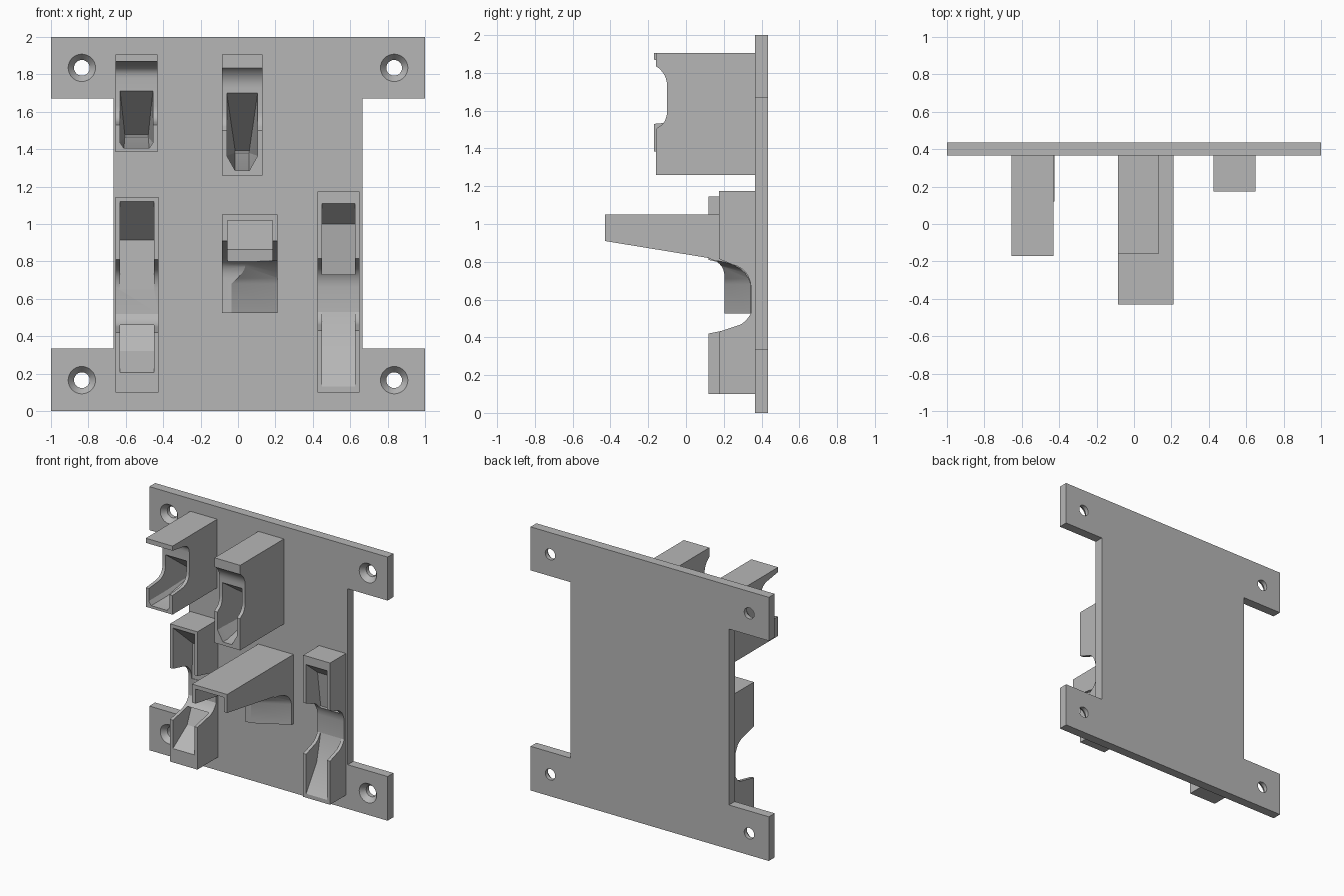
import bpy
import bmesh
import math

if "Cube" in bpy.data.objects:
    bpy.data.objects.remove(bpy.data.objects["Cube"], do_unlink=True)

grey = bpy.data.materials.new("matte_grey")
grey.use_nodes = True
COLOUR = (0.47, 0.47, 0.47, 1)
grey.diffuse_color = COLOUR
grey.node_tree.nodes["Principled BSDF"].inputs["Base Color"].default_value = COLOUR

BACK = 0.37    # brackets sink slightly into the plate
FACE = 0.365   # front face of the plate


def add_object(name, bm):
    bmesh.ops.recalc_face_normals(bm, faces=bm.faces)
    mesh = bpy.data.meshes.new(name)
    bm.to_mesh(mesh)
    bm.free()
    obj = bpy.data.objects.new(name, mesh)
    bpy.context.collection.objects.link(obj)
    mesh.materials.append(grey)
    return obj


def extrude(name, points, offset):
    """Solid made from a flat outline pushed along an offset."""
    bm = bmesh.new()
    face = bm.faces.new([bm.verts.new(p) for p in points])
    moved = bmesh.ops.extrude_face_region(bm, geom=[face], use_keep_orig=True)["geom"]
    verts = [v for v in moved if isinstance(v, bmesh.types.BMVert)]
    bmesh.ops.translate(bm, vec=offset, verts=verts)
    return add_object(name, bm)


def prism(name, x0, x1, profile):
    """Side profile of (y, z) points spanning x0 to x1."""
    return extrude(name, [(x0, y, z) for y, z in profile], (x1 - x0, 0, 0))


def hull(name, points):
    bm = bmesh.new()
    verts = [bm.verts.new(p) for p in points]
    result = bmesh.ops.convex_hull(bm, input=verts)
    spare = {g for g in result["geom_interior"] + result["geom_unused"]
             if isinstance(g, bmesh.types.BMVert)}
    bmesh.ops.delete(bm, geom=list(spare), context="VERTS")
    bmesh.ops.dissolve_limit(bm, angle_limit=0.01, verts=bm.verts, edges=bm.edges)
    return add_object(name, bm)


def cut(obj, cutter):
    cutter.hide_render = True
    mod = obj.modifiers.new("cut", "BOOLEAN")
    mod.operation = "DIFFERENCE"
    mod.solver = "EXACT"
    mod.object = cutter
    bpy.context.view_layer.objects.active = obj
    bpy.ops.object.modifier_apply(modifier=mod.name)
    bpy.data.objects.remove(cutter, do_unlink=True)


def arc(start, corner, end, steps=6):
    """Rounded corner between two points."""
    pts = []
    for i in range(steps + 1):
        t = i / steps
        pts.append(tuple((1 - t) ** 2 * a + 2 * t * (1 - t) * b + t * t * c
                         for a, b, c in zip(start, corner, end)))
    return pts


def finish(obj):
    bpy.ops.object.select_all(action="DESELECT")
    obj.select_set(True)
    bpy.context.view_layer.objects.active = obj
    bpy.ops.object.shade_smooth_by_angle(angle=math.radians(25))


# Mounting plate with side notches
half = [(0.665, 0.335), (0.665, 1.67), (1, 1.67), (1, 2)]
right = [(1, 0)] + [(1, 0.335)] + half
outline = right + [(-x, z) for x, z in reversed(right)]
plate = extrude("mounting_plate", [(x, FACE, z) for x, z in outline], (0, 0.07, 0))

# Countersunk screw holes
for x in (-0.835, 0.835):
    for z in (0.165, 1.835):
        for r1, r2, depth, y in ((0.042, 0.042, 0.3, 0.4), (0.086, 0.042, 0.055, 0.3765)):
            bpy.ops.mesh.primitive_cone_add(vertices=32, radius1=r1, radius2=r2, depth=depth,
                                            location=(x, y, z), rotation=(-math.pi / 2, 0, 0))
            cut(plate, bpy.context.object)
finish(plate)


def funnel(x0, x1, low, high, chamfer, start, tip_z, tip_inset):
    """Pocket that narrows to a wedge towards the plate."""
    cx, cz = chamfer
    section = [(x0, high), (x1, high), (x1, low + cz), (x1 - cx, low),
               (x0 + cx, low), (x0, low + cz)]
    pts = [(x, y, z) for y in (-0.3, start) for x, z in section]
    pts += [(x, 0.34, z) for x in (x0 + tip_inset, x1 - tip_inset)
            for z in (tip_z, tip_z + 0.01)]
    return hull("funnel_cutter", pts)


# Upper left holder: deep notch under a thin lip
holder = prism("upper_left_holder", -0.655, -0.43,
               [(BACK, 1.385), (-0.17, 1.385), (-0.17, 1.53)]
               + arc((-0.06, 1.54), (0.03, 1.55), (0.03, 1.63))
               + arc((0.03, 1.78), (0.03, 1.84), (-0.04, 1.85))
               + [(-0.17, 1.87), (-0.17, 1.905), (BACK, 1.905)])
cut(holder, funnel(-0.63, -0.455, 1.405, 1.71, (0.02, 0.03), 0.03, 1.465, 0.025))
finish(holder)

# Upper middle holder: shallow notch
holder = prism("upper_middle_holder", -0.085, 0.13,
               [(BACK, 1.26), (-0.16, 1.26), (-0.16, 1.5)]
               + arc((-0.15, 1.51), (-0.1, 1.535), (-0.1, 1.6))
               + arc((-0.1, 1.73), (-0.1, 1.79), (-0.15, 1.83))
               + [(-0.16, 1.835), (-0.16, 1.905), (BACK, 1.905)])
cut(holder, funnel(-0.06, 0.105, 1.285, 1.70, (0.045, 0.08), -0.1, 1.38, 0.045))
finish(holder)


def cradle(name, x0, x1, front, top, saddle_low, saddle_high, upper, lower):
    """Tall block with a rounded saddle and a pocket above and below it."""
    deep = 0.345
    obj = prism(name, x0, x1,
                [(BACK, 0.1), (front, 0.1), (front, saddle_low)]
                + arc((deep - 0.08, saddle_low + 0.03), (deep - 0.03, saddle_low + 0.04),
                      (deep, saddle_low + 0.1))
                + arc((deep, saddle_high - 0.15), (deep - 0.01, saddle_high - 0.05),
                      (deep - 0.1, saddle_high - 0.03))
                + [(front, saddle_high), (front, top), (BACK, top)])
    for top_z, bend_z, end_z, bend_y in (upper, lower):
        cut(obj, prism("pocket_cutter", x0 + 0.025, x1 - 0.025,
                       [(0, top_z), (front, top_z), (bend_y, bend_z),
                        (deep + 0.004, end_z), (0, end_z)]))
    finish(obj)


cradle("lower_left_cradle", -0.655, -0.425, 0.12, 1.145, 0.42, 0.81,
       (1.12, 0.915, 0.65, 0.355), (0.205, 0.32, 0.46, 0.29))
cradle("lower_right_cradle", 0.425, 0.65, 0.175, 1.175, 0.43, 0.815,
       (1.11, 1.0, 0.73, 0.31), (0.13, 0.32, 0.53, 0.3))

# Middle hook: long arm, hollow from below, on a short leg
hook = prism("middle_hook", -0.085, 0.21,
             [(BACK, 1.05), (-0.43, 1.05), (-0.43, 0.91), (0.12, 0.82)]
             + arc((0.14, 0.81), (0.205, 0.79), (0.205, 0.71))
             + [(0.205, 0.525), (BACK, 0.525)])
cut(hook, prism("arm_cutter", -0.055, 0.185,
                [(-0.5, 1.02), (0.3, 1.02), (0.29, 0.865), (0.14, 0.79), (-0.5, 0.75)]))

# Slanted front of the leg
slant = [(x, y, z) for z in (0.45, 0.68)
         for x, y in ((-0.035, 0.205), (0.22, 0.348), (0.22, 0.05), (-0.035, 0.05))]
slant += [(0.22, y, z) for y, z in arc((0.348, 0.68), (0.33, 0.78), (0.17, 0.805))]
slant += [(-0.05, 0.12, 0.8), (0.22, 0.05, 0.8)]
cut(hook, hull("slant_cutter", slant))
finish(hook)
